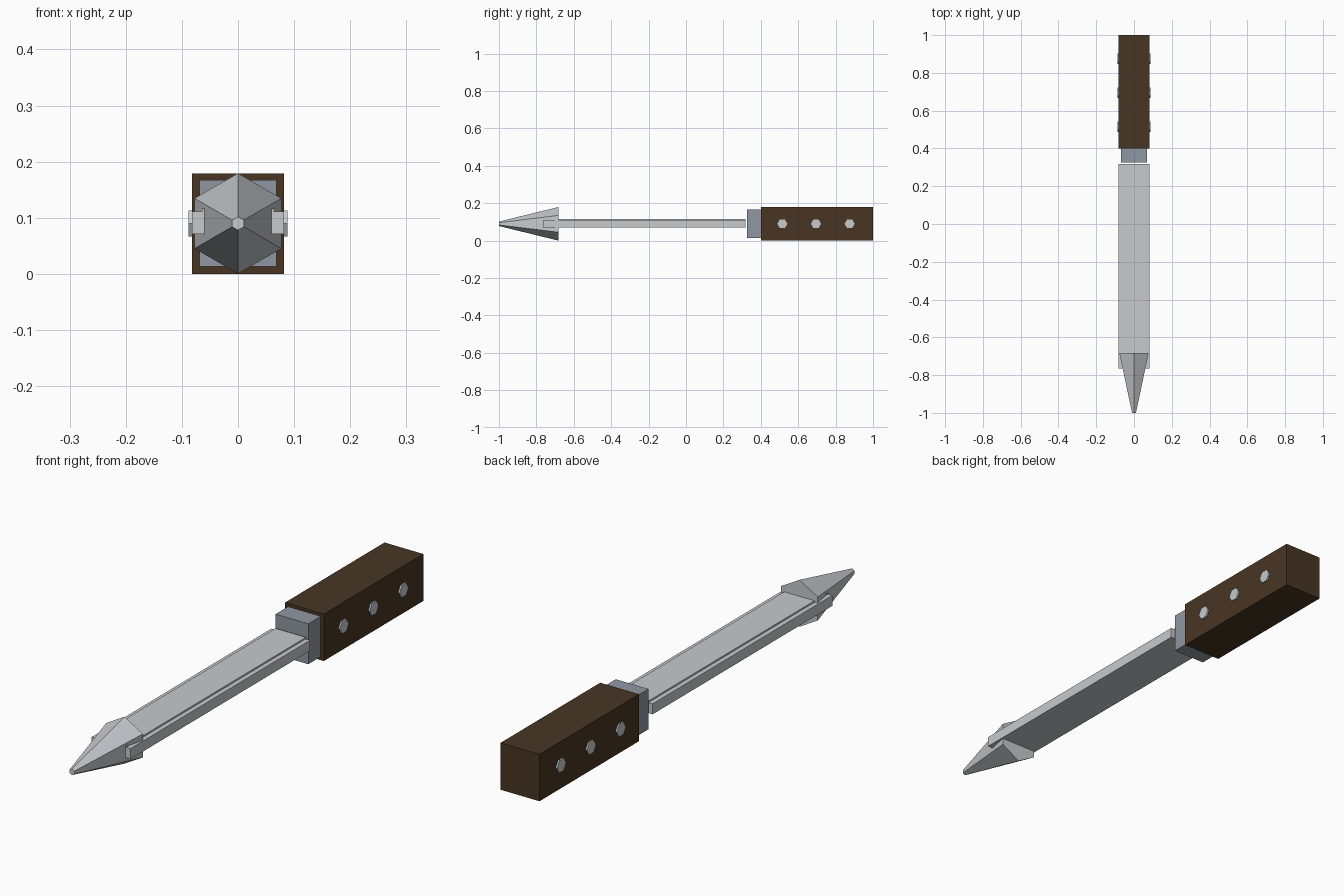
import bpy
import math

old = bpy.data.objects.get("Cube")
if old:
    bpy.data.objects.remove(old, do_unlink=True)


def material(name, rgb):
    mat = bpy.data.materials.new(name)
    mat.use_nodes = True
    color = (*rgb, 1.0)
    mat.diffuse_color = color
    mat.node_tree.nodes["Principled BSDF"].inputs["Base Color"].default_value = color
    return mat


steel = material("light steel", (0.57, 0.59, 0.62))
dark_steel = material("guard steel", (0.28, 0.31, 0.36))
wood = material("dark wood", (0.065, 0.036, 0.017))


def finish(name, mat):
    obj = bpy.context.object
    obj.name = name
    obj.data.materials.append(mat)
    bpy.ops.object.transform_apply(location=True, rotation=True, scale=True)
    return obj


def box(name, mat, x, y, z):
    """Box spanning the given (low, high) ranges."""
    spans = (x, y, z)
    bpy.ops.mesh.primitive_cube_add(size=1, location=[sum(s) / 2 for s in spans])
    bpy.context.object.scale = [s[1] - s[0] for s in spans]
    return finish(name, mat)


MID = 0.09  # height of the long axis

# Handle and guard
box("handle", wood, (-0.082, 0.082), (0.4, 1.0), (0, 0.179))
box("guard", dark_steel, (-0.069, 0.069), (0.325, 0.41), (0.013, 0.167))

# Blade: raised centre plate with a slightly lower strip on each side
blade = (-0.765, 0.318)
box("blade_plate", steel, (-0.064, 0.064), blade, (0.071, 0.117))
box("left_blade_edge", steel, (0.064, 0.082), blade, (0.071, 0.111))
box("right_blade_edge", steel, (-0.082, -0.064), blade, (0.071, 0.111))

# Six-sided spear tip, narrowing toward the front
bpy.ops.mesh.primitive_cone_add(
    vertices=6, radius1=0.0895, radius2=0.012, depth=0.317,
    location=(0, -0.8415, MID), rotation=(math.pi / 2, 0, 0))
finish("spear_tip", steel)

# Rivets on both sides of the handle
for side, sign in (("left", 1), ("right", -1)):
    for i in range(3):
        bpy.ops.mesh.primitive_cylinder_add(
            vertices=6, radius=0.027, depth=0.02,
            location=(sign * 0.078, 0.515 + 0.18 * i, MID),
            rotation=(0, math.pi / 2, 0))
        finish(f"{side}_rivet_{i + 1}", steel)
